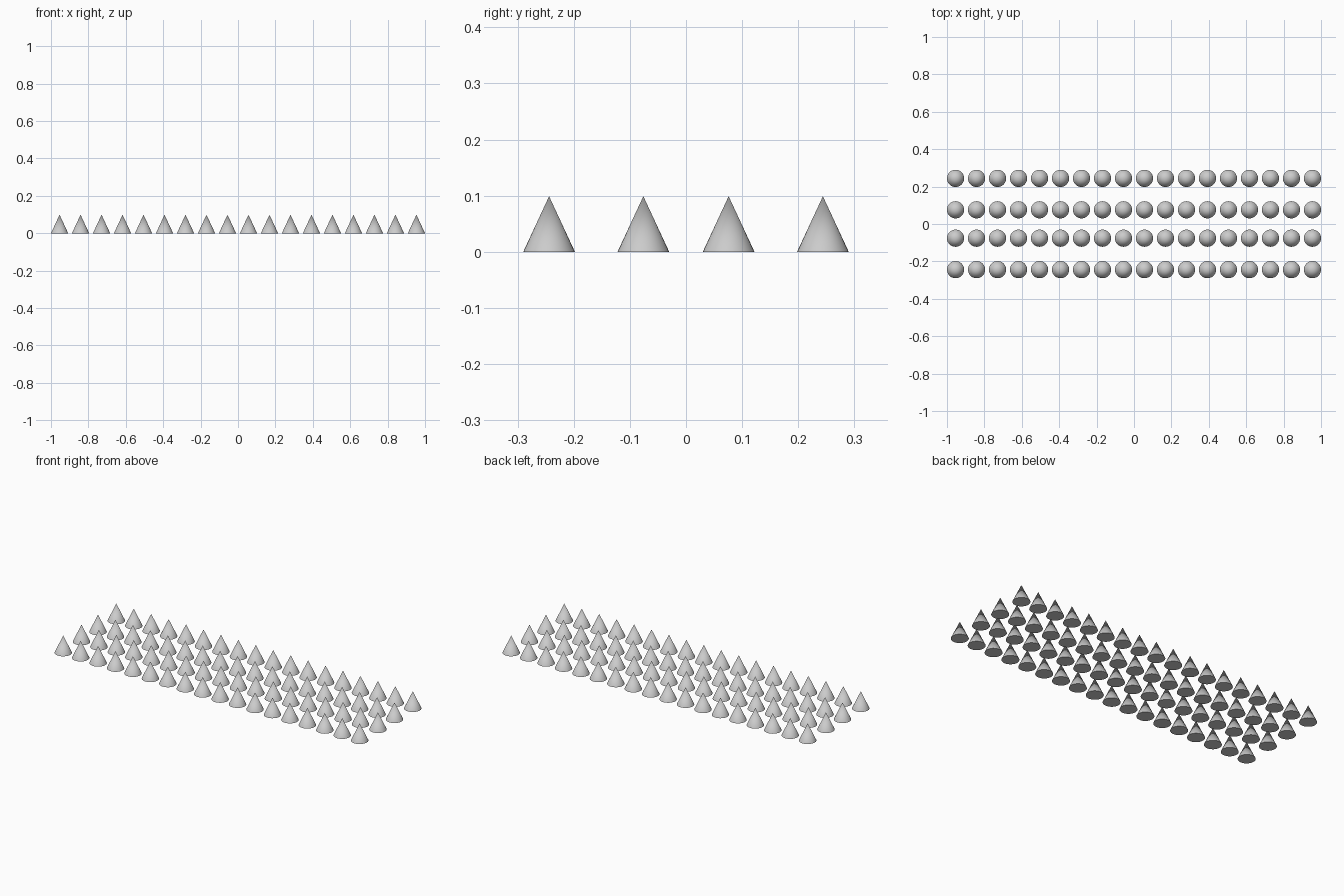
import bpy

if "Cube" in bpy.data.objects:
    bpy.data.objects.remove(bpy.data.objects["Cube"])

COLUMNS = 18
ROWS_Y = (-0.244, -0.076, 0.076, 0.244)
RADIUS = 0.046
HEIGHT = 0.099
FIRST_X = -(1 - RADIUS)
STEP_X = -2 * FIRST_X / (COLUMNS - 1)

# One master cone with its base on the ground
bpy.ops.mesh.primitive_cone_add(vertices=32, radius1=RADIUS, radius2=0, depth=HEIGHT,
                                location=(0, 0, HEIGHT / 2))
master = bpy.context.object
bpy.ops.object.transform_apply(location=True)
bpy.ops.object.shade_smooth_by_angle()
cone_mesh = master.data
cone_mesh.name = "cone"
bpy.data.objects.remove(master)

# Four rows of cones sharing the same mesh
for r, y in enumerate(ROWS_Y, 1):
    for c in range(COLUMNS):
        cone = bpy.data.objects.new(f"cone_row{r}_{c + 1:02d}", cone_mesh)
        cone.location = (FIRST_X + c * STEP_X, y, 0)
        bpy.context.collection.objects.link(cone)
